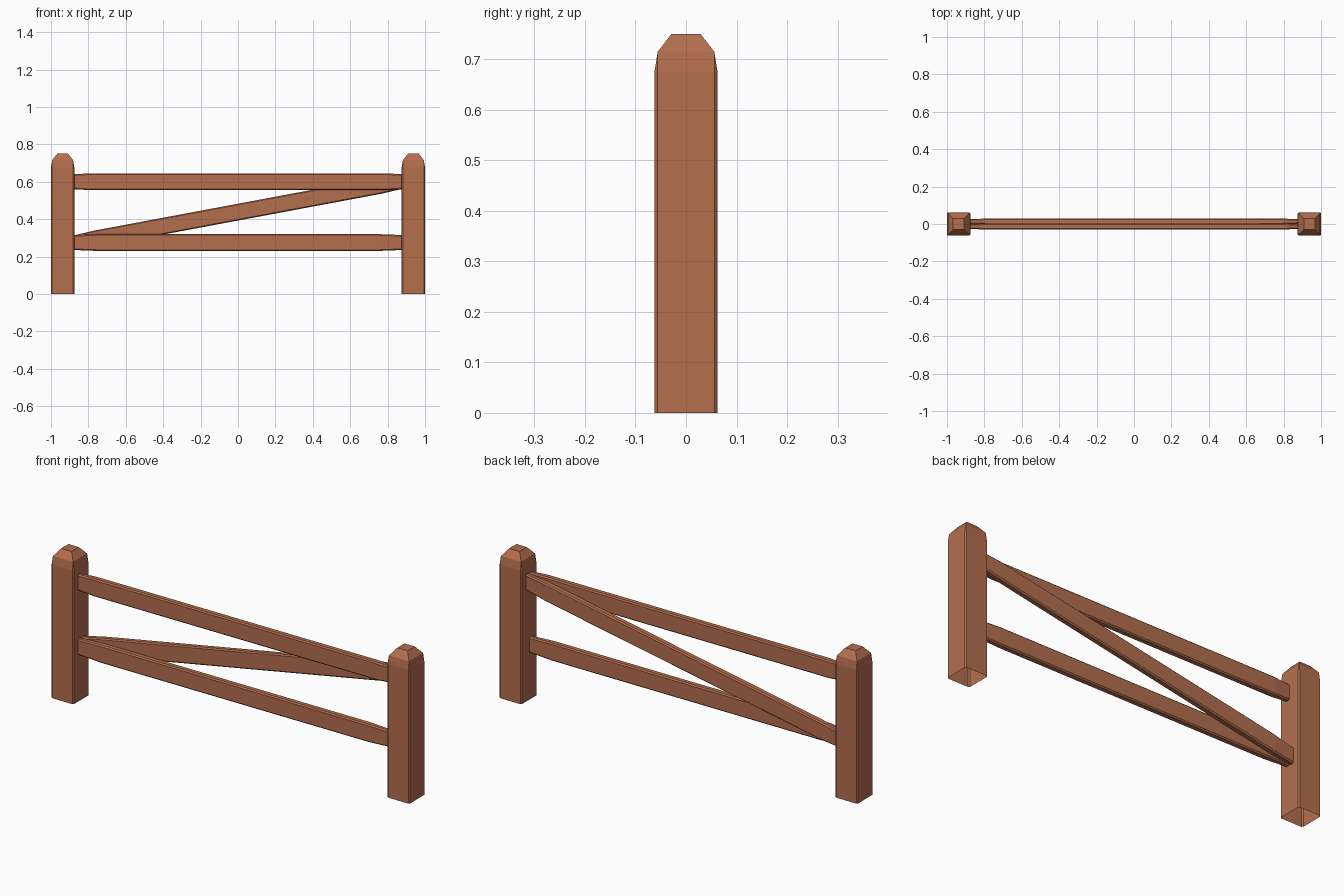
import bpy, bmesh

if "Cube" in bpy.data.objects:
    bpy.data.objects.remove(bpy.data.objects["Cube"])

wood = bpy.data.materials.new("reddish_brown_wood")
wood.diffuse_color = (0.456, 0.156, 0.076, 1)
wood.use_nodes = True
wood.node_tree.nodes["Principled BSDF"].inputs["Base Color"].default_value = wood.diffuse_color


def section(hu, hv, c):
    """Rectangle outline with chamfered corners."""
    return [(hu, -hv + c), (hu, hv - c), (hu - c, hv), (-hu + c, hv),
            (-hu, hv - c), (-hu, -hv + c), (-hu + c, -hv), (hu - c, -hv)]


def loft(name, rings, cap_start, cap_end):
    """Flat-faced skin through a list of eight-point rings."""
    bm = bmesh.new()
    rows = [[bm.verts.new(p) for p in r] for r in rings]
    for a, b in zip(rows, rows[1:]):
        for i in range(8):
            j = (i + 1) % 8
            bm.faces.new((a[i], a[j], b[j], b[i]))
    if cap_start:
        bm.faces.new(rows[0][::-1])
    if cap_end:
        bm.faces.new(rows[-1])
    bmesh.ops.remove_doubles(bm, verts=bm.verts, dist=1e-5)
    mesh = bpy.data.meshes.new(name)
    bm.to_mesh(mesh)
    bm.free()
    mesh.materials.append(wood)
    obj = bpy.data.objects.new(name, mesh)
    bpy.context.collection.objects.link(obj)
    return obj


def post(name, x):
    # open-bottomed post: (height, half width, corner chamfer)
    levels = [(0, 0.0625, 0.006), (0.675, 0.0625, 0.006),
              (0.715, 0.056, 0), (0.75, 0.029, 0)]
    rings = [[(x + u, v, z) for u, v in section(h, h, c)] for z, h, c in levels]
    loft(name, rings, False, True)


def rail(name, z, y, slope=0.0, xt=0.77):
    # bar along x, tapered at both ends, sheared upwards by slope
    stations = [(-0.877, 0.040, 0.0125), (-xt, 0.045, 0.0165),
                (xt, 0.045, 0.0165), (0.877, 0.040, 0.0125)]
    rings = [[(x, y + u, z + slope * x + v) for u, v in section(hy, hz, 0.006)]
             for x, hz, hy in stations]
    loft(name, rings, True, True)


# Posts
post("left_post", -0.9375)
post("right_post", 0.9375)

# Rails in front, diagonal brace behind them
rail("upper_rail", 0.60, -0.0135, xt=0.79)
rail("lower_rail", 0.275, -0.0135, xt=0.75)
rail("diagonal_brace", 0.4375, 0.0135, slope=0.187, xt=0.77)
